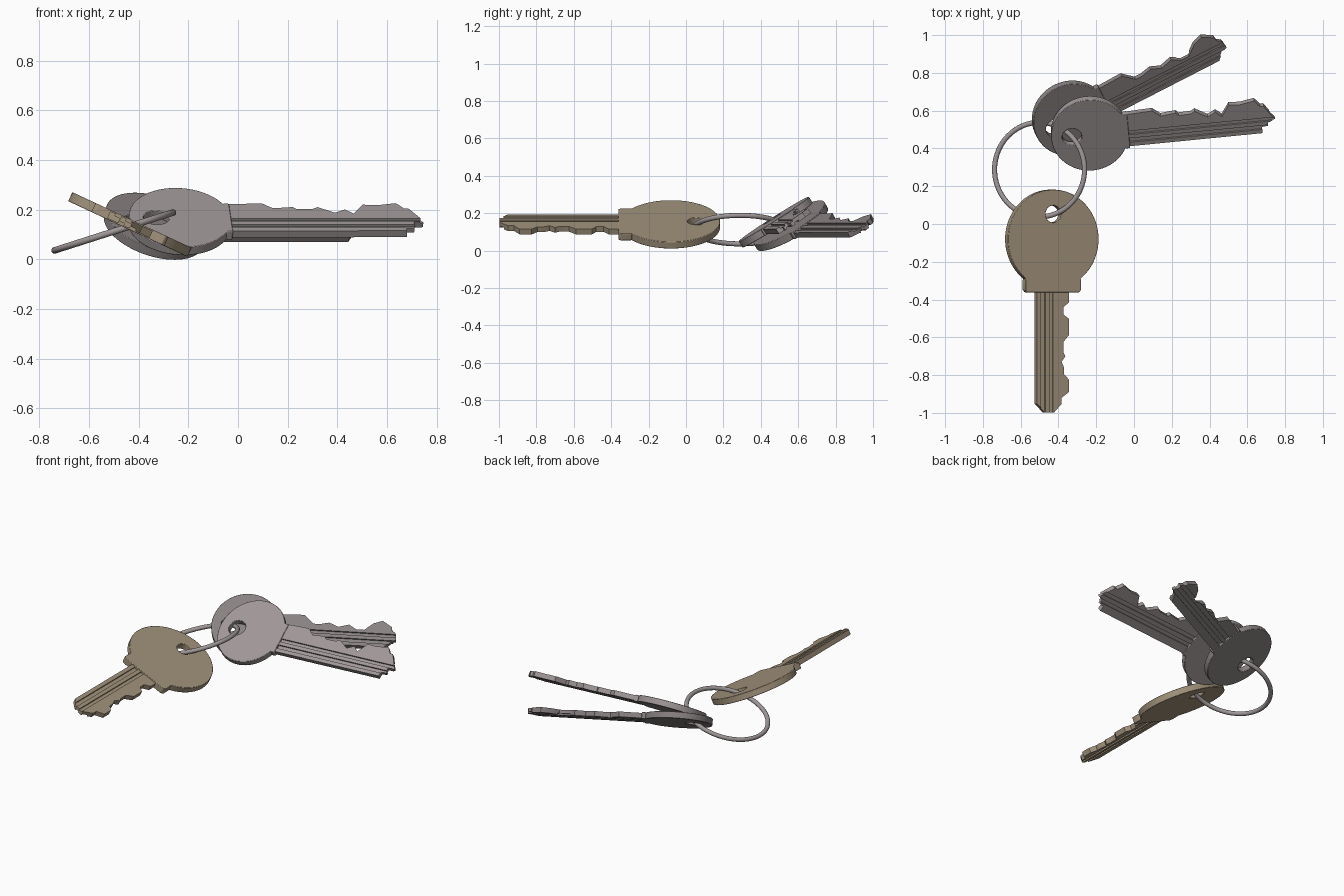
import bpy, bmesh
from math import radians, sin, cos, pi, atan2, asin
from mathutils import Matrix

if "Cube" in bpy.data.objects:
    bpy.data.objects.remove(bpy.data.objects["Cube"])


def material(name, rgb):
    m = bpy.data.materials.new(name)
    m.diffuse_color = (*rgb, 1)
    m.use_nodes = True
    m.node_tree.nodes["Principled BSDF"].inputs["Base Color"].default_value = m.diffuse_color
    return m


BRASS = material("worn_brass", (0.36, 0.29, 0.20))
STEEL = material("worn_steel", (0.35, 0.31, 0.31))
DARK = material("dark_steel", (0.25, 0.22, 0.22))


def prism(name, outline, thick, zmid=0.0):
    """Flat plate: extrude a closed outline, centred on zmid."""
    bm = bmesh.new()
    f = bm.faces.new([bm.verts.new((u, v, zmid - thick / 2)) for u, v in outline])
    ext = bmesh.ops.extrude_face_region(bm, geom=[f])
    top = [g for g in ext["geom"] if isinstance(g, bmesh.types.BMVert)]
    bmesh.ops.translate(bm, verts=top, vec=(0, 0, thick))
    bmesh.ops.recalc_face_normals(bm, faces=bm.faces)
    me = bpy.data.meshes.new(name)
    bm.to_mesh(me)
    bm.free()
    ob = bpy.data.objects.new(name, me)
    bpy.context.collection.objects.link(ob)
    return ob


def activate(ob):
    bpy.ops.object.select_all(action="DESELECT")
    ob.select_set(True)
    bpy.context.view_layer.objects.active = ob


def cut(ob, cutter):
    mod = ob.modifiers.new("cut", "BOOLEAN")
    mod.operation, mod.solver, mod.object = "DIFFERENCE", "EXACT", cutter
    activate(ob)
    bpy.ops.object.modifier_apply(modifier=mod.name)
    bpy.data.objects.remove(cutter)


def finish(ob, mat, bevel):
    ob.data.materials.clear()
    ob.data.materials.append(mat)
    if bevel:
        mod = ob.modifiers.new("soft_edge", "BEVEL")
        mod.width, mod.segments, mod.limit_method = bevel, 2, "ANGLE"
        mod.angle_limit = radians(40)
    activate(ob)
    bpy.ops.object.shade_smooth_by_angle(angle=radians(35))


def circle(u, r, n=32):
    return [(u + r * cos(2 * pi * i / n), r * sin(2 * pi * i / n)) for i in range(n)]


def make_key(name, place, turn, roll, mat, radii, collar, hole, teeth, low):
    """Key lies along local +x; turn is its heading, roll tips it about its length."""
    ru, rv = radii
    end, half, chamfer = collar
    # head: ellipse that ends in a squared collar
    a0 = asin(half * 0.98 / rv)
    n = 64
    arc = [a0 + (2 * pi - 2 * a0) * i / n for i in range(n + 1)]
    outline = [(ru * cos(a), rv * sin(a)) for a in arc]
    neck = ru * cos(a0) + 0.006
    outline += [(neck, -half), (end - chamfer, -half), (end, -half + chamfer),
                (end, half - chamfer), (end - chamfer, half), (neck, half)]
    head = prism(name + "_head", outline, 0.04)
    cut(head, prism("hole_cutter", circle(*hole), 0.2))
    # blade: toothed plate
    blade = prism(name + "_blade", [(0.15, low), (0.15, teeth[0][1])] + teeth, 0.031)
    # long milled grooves on both faces
    for v0, v1, z in ((-.07, -.045, .016), (-.022, .0, .016),
                      (-.045, -.022, -.016), (.005, .03, -.016)):
        strip = [(end - .01, v0), (1.2, v0), (1.2, v1), (end - .01, v1)]
        cut(blade, prism("groove_cutter", strip, 0.02, z))
    frame = (Matrix.Translation(place) @ Matrix.Rotation(radians(turn), 4, "Z")
             @ Matrix.Rotation(radians(roll), 4, "X"))
    for ob, bev in ((head, 0.003), (blade, 0)):
        finish(ob, mat, bev)
        ob.matrix_world = frame


# brass key pointing to the front
make_key("brass_key", (-.435, -.08, .14), -90, -25, BRASS, (.262, .265),
         (.282, .162, .012), (-.133, .045),
         [(.333, .094), (.36, .062), (.40, .062), (.423, .094), (.507, .094),
          (.545, .06), (.60, .06), (.62, .072), (.65, .05), (.68, .064),
          (.715, .064), (.745, .094), (.809, .094), (.84, .05), (.872, .05),
          (.918, .006), (.918, -.045), (.872, -.094)], -.094)

# long steel key on top of the pair
make_key("upper_steel_key", (-.235, .48, .152), 5.5, 32.5, STEEL, (.205, .222),
         (.207, .105, .004), (-.095, .052),
         [(.205, .105), (.34, .112), (.383, .075), (.464, .084), (.478, .068),
          (.543, .07), (.564, .084), (.631, .041), (.673, .066), (.706, .035),
          (.747, .102), (.806, .098), (.883, .113), (.912, .074), (.93, .074),
          (.984, -.017), (.945, -.03), (.945, -.056), (.912, -.06),
          (.912, -.093)], -.095)

# shorter dark key underneath
make_key("lower_steel_key", (-.335, .56, .133), 27, 32.5, DARK, (.205, .222),
         (.207, .105, .004), (-.095, .052),
         [(.205, .095), (.342, .10), (.40, .042), (.44, .042), (.495, .056),
          (.55, .03), (.614, .05), (.66, .02), (.708, .02), (.76, .07),
          (.812, .09), (.87, .05), (.875, .025), (.897, .01), (.905, -.04),
          (.875, -.05), (.838, -.093)], -.095)

# wire ring threaded through the three holes
bpy.ops.mesh.primitive_torus_add(major_segments=72, minor_segments=14,
                                 major_radius=.25, minor_radius=.0135)
ring = bpy.context.object
ring.name = "key_ring"
finish(ring, STEEL, 0)
ring.matrix_world = (Matrix.Translation((-.5, .288, .112))
                     @ Matrix.Rotation(-atan2(.16, .5), 4, "Y"))
